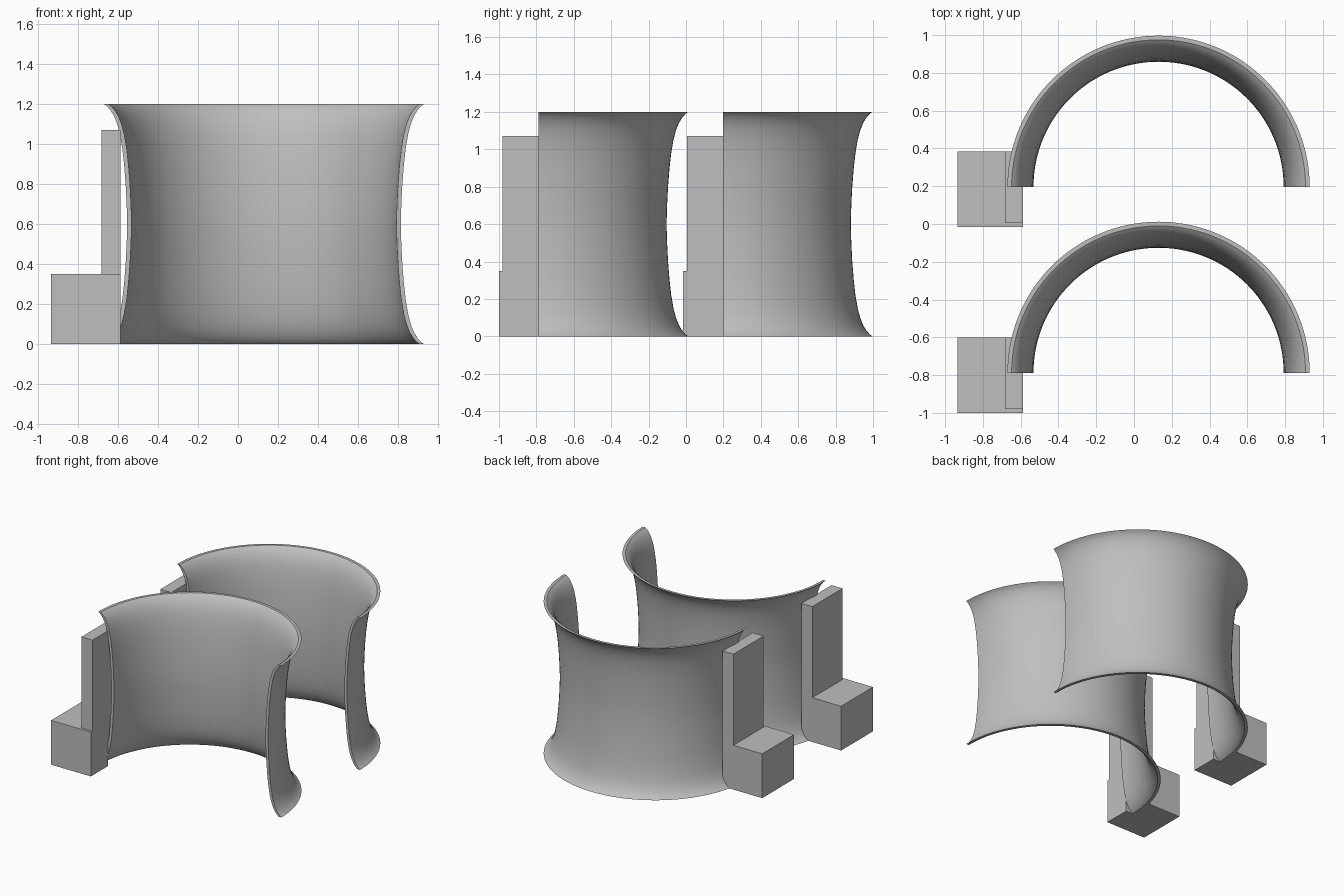
import bpy, bmesh, math

if "Cube" in bpy.data.objects:
    bpy.data.objects.remove(bpy.data.objects["Cube"])

grey = bpy.data.materials.new("light grey")
grey.diffuse_color = (0.52, 0.52, 0.52, 1)
grey.use_nodes = True
grey.node_tree.nodes["Principled BSDF"].inputs["Base Color"].default_value = grey.diffuse_color

CX, ARC_Y, MID = 0.13, -0.788, 0.6
# flared wall: (height above the waist, outer radius)
HALF = [(0, .684), (.1, .687), (.2, .692), (.3, .700), (.38, .709), (.45, .721),
        (.5, .734), (.54, .750), (.57, .768), (.59, .786), (.6, .800)]
WALL = [(MID - d, r) for d, r in reversed(HALF[1:])] + [(MID + d, r) for d, r in HALF]
THICK = 0.022


def mesh_object(name, bm):
    bmesh.ops.recalc_face_normals(bm, faces=bm.faces)
    me = bpy.data.meshes.new(name)
    bm.to_mesh(me)
    bm.free()
    me.materials.append(grey)
    ob = bpy.data.objects.new(name, me)
    bpy.context.collection.objects.link(ob)
    return ob


def half_turn(name, profile, cy, a0=0.0, a1=math.pi, n=72):
    """Sweep a closed (z, radius) profile around the arc centre, with end caps."""
    bm = bmesh.new()
    rings = []
    for i in range(n + 1):
        a = a0 + (a1 - a0) * i / n
        rings.append([bm.verts.new((CX + r * math.cos(a), cy + r * math.sin(a), z))
                      for z, r in profile])
    m = len(profile)
    for p, q in zip(rings, rings[1:]):
        for j in range(m):
            k = (j + 1) % m
            bm.faces.new((p[j], p[k], q[k], q[j]))
    bm.faces.new(rings[0])
    bm.faces.new(rings[-1])
    return mesh_object(name, bm)


def box(name, lo, hi):
    bm = bmesh.new()
    bmesh.ops.create_cube(bm, size=1)
    for v in bm.verts:
        v.co = [(l + h) / 2 + c * (h - l) for l, h, c in zip(lo, hi, v.co)]
    return mesh_object(name, bm)


def cut(ob, cutter):
    mod = ob.modifiers.new("cut", 'BOOLEAN')
    mod.operation, mod.solver, mod.object = 'DIFFERENCE', 'EXACT', cutter
    cutter.hide_render = True
    cutter.hide_set(True)


for tag, dy in (("front", 0.0), ("back", 0.985)):
    cy = ARC_Y + dy
    # half-round flared cuff
    inner = [(z, r - THICK) for z, r in WALL]
    cuff = half_turn(tag + "_cuff", WALL + inner[::-1], cy)
    bpy.context.view_layer.objects.active = cuff
    cuff.select_set(True)
    bpy.ops.object.shade_smooth_by_angle(angle=math.radians(35))
    cuff.select_set(False)

    # mounting foot and upright plate
    foot = box(tag + "_foot", (-.935, -1 + dy, 0), (-.587, -.602 + dy, .35))
    plate = box(tag + "_plate", (-.683, -.98 + dy, .34), (-.587, -.602 + dy, 1.07))

    # clear the space inside the cuff
    core_wall = [(z, r - THICK / 2) for z, r in WALL]
    core_wall[0] = (-.02, core_wall[0][1])
    core_wall[-1] = (1.22, core_wall[-1][1])
    core = half_turn(tag + "_core_cutter",
                     core_wall + [(1.22, .3), (-.02, .3)], cy)
    cut(foot, core)
    cut(plate, core)

    # screw hole through the plate
    bm = bmesh.new()
    bmesh.ops.create_cone(bm, cap_ends=True, segments=32, radius1=.037, radius2=.037, depth=.4)
    for v in bm.verts:
        x, y, z = v.co
        v.co = (z - .635, y - .893 + dy, x + .6)
    cut(plate, mesh_object(tag + "_hole_cutter", bm))
